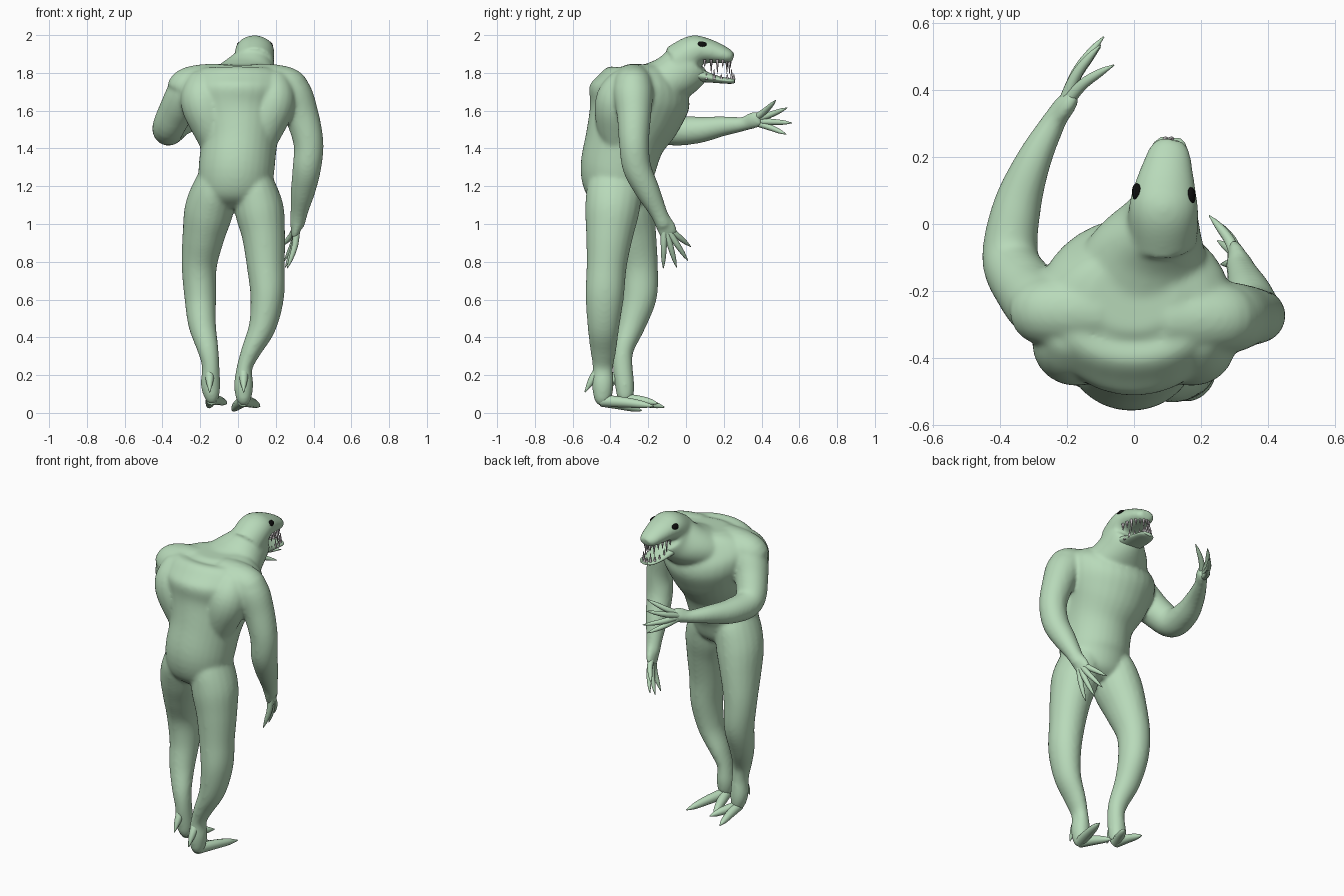
import bpy, bmesh, math
from mathutils import Vector, Matrix


def material(name, rgb):
    m = bpy.data.materials.new(name)
    m.diffuse_color = (*rgb, 1)
    return m


GREEN = material("pale_green", (0.48, 0.70, 0.49))
BLACK = material("eye_black", (0.004, 0.004, 0.004))
TOOTH = material("tooth_grey", (0.58, 0.54, 0.56))


def spline(pts, sub):
    """Catmull-Rom through points (x, y, z, side radius, depth radius)."""
    p = [Vector(q) for q in pts]
    p = [2 * p[0] - p[1]] + p + [2 * p[-1] - p[-2]]
    out = []
    for i in range(1, len(p) - 2):
        a, b, c, d = p[i - 1:i + 3]
        for k in range(sub):
            t = k / sub
            out.append(0.5 * (2 * b + (c - a) * t + (2 * a - 5 * b + 4 * c - d) * t * t
                              + (3 * b - a - 3 * c + d) * t ** 3))
    return out + [p[-2]]


def tube(bm, pts, n=20, sub=5):
    """Closed elliptical tube along a smooth path."""
    pts = [q if len(q) == 5 else (*q, q[3]) for q in pts]
    s = spline(pts, sub)
    pos = [Vector(v[:3]) for v in s]
    side, rings = None, []
    for i, v in enumerate(s):
        tan = (pos[min(i + 1, len(s) - 1)] - pos[max(i - 1, 0)]).normalized()
        if side is None:
            side = Vector((1, 0, 0)) if abs(tan.x) < 0.8 else Vector((0, 1, 0))
        side = (side - tan * side.dot(tan)).normalized()
        other = tan.cross(side)
        a, b = max(v[3], 0.002), max(v[4], 0.002)
        rings.append([bm.verts.new(pos[i] + side * a * math.cos(w) + other * b * math.sin(w))
                      for w in (2 * math.pi * k / n for k in range(n))])
    for r, q in zip(rings, rings[1:]):
        for k in range(n):
            bm.faces.new((r[k], r[(k + 1) % n], q[(k + 1) % n], q[k]))
    bm.faces.new(rings[0][::-1])
    bm.faces.new(rings[-1])


def digits(bm, root, tips, r, bulge=(0, 0, 0)):
    """Clawed fingers or toes fanning out of one root."""
    root, bulge = Vector(root), Vector(bulge)
    for t in tips:
        t = Vector(t)
        mid, near = root.lerp(t, 0.45) + bulge, root.lerp(t, 0.78) + bulge * 0.6
        tube(bm, [(*root, r * 1.2), (*mid, r), (*near, r * 0.7), (*t, r * 0.12)], 12, 4)


def finish(name, bm, mat):
    bmesh.ops.recalc_face_normals(bm, faces=bm.faces)
    me = bpy.data.meshes.new(name)
    bm.to_mesh(me)
    bm.free()
    me.materials.append(mat)
    ob = bpy.data.objects.new(name, me)
    bpy.context.collection.objects.link(ob)
    bpy.ops.object.select_all(action='DESELECT')
    ob.select_set(True)
    bpy.context.view_layer.objects.active = ob
    bpy.ops.object.shade_smooth_by_angle(angle=math.radians(60))
    return ob


body = bmesh.new()
# Torso: pelvis, waist, broad chest
tube(body, [(-.015, -.36, 1.08, .09, .08), (-.015, -.36, 1.14, .18, .15), (-.01, -.365, 1.27, .20, .195),
            (.005, -.325, 1.44, .205, .21), (0, -.272, 1.58, .255, .25), (0, -.245, 1.68, .285, .27),
            (0, -.23, 1.76, .285, .225), (0, -.22, 1.815, .23, .17), (0, -.22, 1.845, .13, .10)], 32)
# Neck leaning forward out of the chest
tube(body, [(.01, -.22, 1.70, .23, .135), (.045, -.09, 1.76, .185, .13), (.075, -.005, 1.825, .127, .13),
            (.085, .04, 1.87, .10, .115)], 28)
# Skull and upper snout
tube(body, [(.085, -.05, 1.85, .105, .10), (.088, .04, 1.91, .105, .09), (.092, .10, 1.917, .095, .07),
            (.10, .17, 1.903, .077, .054), (.107, .225, 1.888, .06, .038), (.11, .25, 1.882, .04, .025)], 24)
# Shoulder masses and shoulder blades
for s, y in ((-1, -.26), (1, -.28)):
    tube(body, [(s * .10, y, 1.73, .12), (s * .20, y, 1.73, .115), (s * .27, y, 1.72, .105),
                (s * .29, y, 1.69, .09)])
    tube(body, [(s * .11, -.36, 1.38, .07), (s * .14, -.365, 1.52, .11), (s * .185, -.36, 1.65, .12),
                (s * .19, -.33, 1.745, .09), (s * .18, -.31, 1.79, .05)])

# Raised arm
tube(body, [(-.18, -.26, 1.73, .10), (-.26, -.25, 1.70, .108), (-.325, -.19, 1.60, .095),
            (-.37, -.10, 1.505, .085), (-.35, .05, 1.497, .073), (-.30, .19, 1.517, .054),
            (-.237, .31, 1.53, .037), (-.20, .37, 1.55, .03)])
tube(body, [(-.235, .31, 1.53, .03, .038), (-.20, .36, 1.55, .03, .045), (-.18, .395, 1.557, .02, .04)])
# Hanging arm
tube(body, [(.18, -.28, 1.73, .10), (.275, -.28, 1.70, .108), (.335, -.275, 1.58, .092),
            (.373, -.275, 1.43, .08), (.365, -.26, 1.30, .076), (.345, -.205, 1.18, .066),
            (.325, -.15, 1.07, .048), (.312, -.115, .99, .04)])
tube(body, [(.32, -.13, 1.03, .034, .045), (.305, -.10, .97, .027, .052), (.297, -.085, .935, .018, .045)])

# Legs: the straight one behind, the bent one with its knee forward
tube(body, [(.06, -.36, 1.36, .06, .08), (.085, -.375, 1.22, .105, .14), (.112, -.39, 1.08, .130, .145),
            (.135, -.405, .94, .115, .125), (.147, -.42, .78, .101, .107), (.155, -.43, .62, .09, .102),
            (.13, -.437, .46, .073, .085), (.07, -.438, .33, .053, .069), (.035, -.44, .24, .042, .055),
            (.03, -.44, .15, .051, .058), (.03, -.44, .08, .042, .048), (.03, -.43, .045, .025, .03)])
tube(body, [(-.08, -.36, 1.36, .06, .08), (-.115, -.35, 1.22, .11, .15), (-.152, -.32, 1.08, .130, .15),
            (-.182, -.285, .94, .113, .13), (-.205, -.25, .78, .094, .102), (-.20, -.245, .62, .085, .092),
            (-.19, -.285, .47, .074, .073), (-.16, -.33, .34, .057, .055), (-.145, -.335, .25, .047, .053),
            (-.145, -.325, .15, .052, .052), (-.14, -.32, .09, .042, .045), (-.14, -.31, .055, .025, .03)])

# Fuse everything into one smooth skin
skin = finish("body", body, GREEN)
rm = skin.modifiers.new("fuse", 'REMESH')
rm.mode = 'VOXEL'
rm.voxel_size = 0.0085
sm = skin.modifiers.new("soften", 'SMOOTH')
sm.factor = 0.5
sm.iterations = 20
for m in ("fuse", "soften"):
    bpy.ops.object.modifier_apply(modifier=m)
skin.data.materials.clear()
skin.data.materials.append(GREEN)
for p in skin.data.polygons:
    p.material_index = 0
bpy.ops.object.shade_smooth()

# Lower jaw
jaw = bmesh.new()
tube(jaw, [(.085, .0, 1.805, .085, .06), (.092, .09, 1.782, .075, .032), (.10, .18, 1.763, .062, .018),
           (.108, .235, 1.757, .05, .015), (.11, .258, 1.756, .03, .01)], 24)
finish("lower_jaw", jaw, GREEN)

# Fingers of both hands
hands = bmesh.new()
digits(hands, (-.215, .345, 1.545), [(-.06, .475, 1.655), (-.10, .535, 1.615), (-.09, .56, 1.535),
                                     (-.10, .53, 1.475)], .0165, (-.012, .01, 0))
digits(hands, (.312, -.115, .995), [(.26, -.12, .765), (.25, -.05, .77), (.245, .01, .805),
                                    (.225, .025, .88)], .0165, (.014, 0, 0))
finish("fingers", hands, GREEN)

# Toes, and a spur at each heel
feet = bmesh.new()
digits(feet, (.028, -.445, .065), [(-.03, -.235, .012), (.115, -.17, .035)], .027, (0, 0, .004))
digits(feet, (-.14, -.325, .072), [(-.155, -.115, .03), (-.06, -.15, .05)], .025, (0, 0, .004))
for x, y in ((.03, -.46), (-.15, -.345)):
    tube(feet, [(x, y, .23, .026), (x, y - .04, .17, .02), (x, y - .075, .11, .003)], 12, 4)
finish("toes_and_spurs", feet, GREEN)


# Teeth: two curved rows of pointed cones of uneven length
def tooth_row(name, z, up, count, length, rx, ry, y0):
    bm = bmesh.new()
    for i in range(count):
        a = math.radians(-95 + 190 * i / (count - 1))
        ln = length * (1.5 if i % 3 == 1 else 0.85)
        loc = Matrix.Translation((.103 + rx * math.sin(a), y0 + ry * math.cos(a), z + up * ln / 2))
        rot = Matrix.Rotation(0 if up > 0 else math.pi, 4, 'X')
        bmesh.ops.create_cone(bm, cap_ends=True, segments=8, radius1=.0085, radius2=.001,
                              depth=ln, matrix=loc @ rot)
    finish(name, bm, TOOTH)


tooth_row("upper_teeth", 1.872, -1, 13, .052, .062, .125, .11)
tooth_row("lower_teeth", 1.765, 1, 12, .037, .056, .135, .12)

# Eyes: flattened black ovals on the sides of the skull
for name, x, y, tilt in (("left_eye", .008, .095, 40), ("right_eye", .170, .083, -40)):
    bm = bmesh.new()
    bmesh.ops.create_uvsphere(bm, u_segments=20, v_segments=12, radius=1, matrix=Matrix.Translation((x, y, 1.951))
                              @ Matrix.Rotation(math.radians(tilt), 4, 'Y')
                              @ Matrix.Diagonal((.012, .027, .017, 1)))
    finish(name, bm, BLACK)
